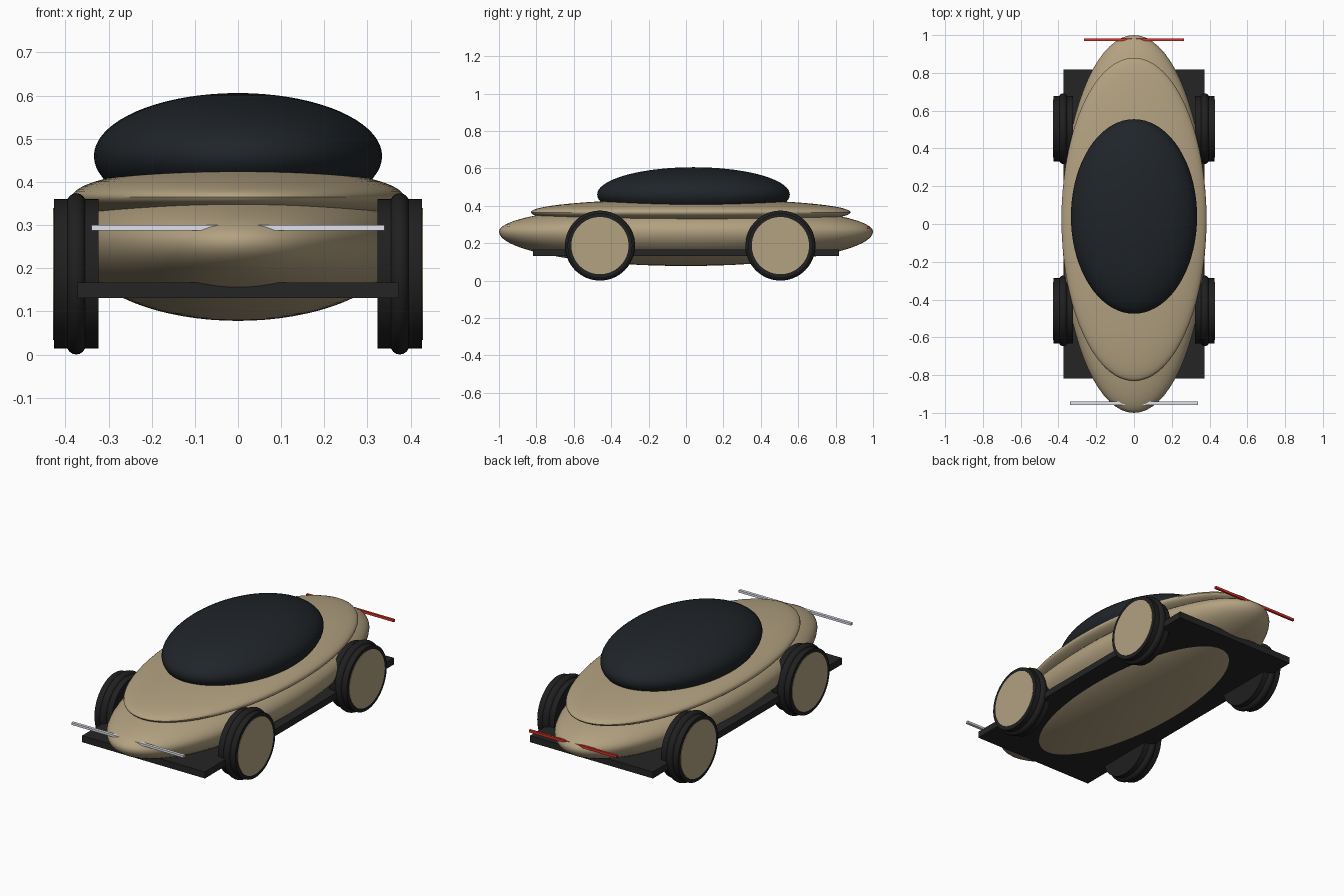
import bpy
from math import pi

if "Cube" in bpy.data.objects:
    bpy.data.objects.remove(bpy.data.objects["Cube"])


def material(name, rgb):
    m = bpy.data.materials.new(name)
    m.diffuse_color = (*rgb, 1)
    m.use_nodes = True
    m.node_tree.nodes["Principled BSDF"].inputs["Base Color"].default_value = m.diffuse_color
    return m


paint = material("champagne_paint", (0.45, 0.36, 0.22))
glass = material("dark_glass", (0.014, 0.018, 0.022))
rubber = material("rubber", (0.014, 0.014, 0.014))
trim = material("black_trim", (0.018, 0.018, 0.018))
white = material("white_light", (0.75, 0.75, 0.85))
red = material("red_light", (0.75, 0.03, 0.02))


def finish(name, mat, smooth=True):
    ob = bpy.context.object
    ob.name = name
    ob.data.materials.append(mat)
    bpy.ops.object.transform_apply(location=False, rotation=True, scale=True)
    if smooth:
        bpy.ops.object.shade_smooth_by_angle(angle=0.6)
    return ob


def ellipsoid(name, centre, radii, mat):
    bpy.ops.mesh.primitive_uv_sphere_add(segments=72, ring_count=36, location=centre)
    bpy.context.object.scale = radii
    return finish(name, mat)


def box(name, lo, hi, mat):
    centre = [(a + b) / 2 for a, b in zip(lo, hi)]
    bpy.ops.mesh.primitive_cube_add(size=1, location=centre)
    bpy.context.object.scale = [b - a for a, b in zip(lo, hi)]
    return finish(name, mat, smooth=False)


def disc(name, x0, x1, y, z, radius, mat):
    bpy.ops.mesh.primitive_cylinder_add(vertices=64, radius=radius, depth=abs(x1 - x0),
                                        location=((x0 + x1) / 2, y, z),
                                        rotation=(0, pi / 2, 0))
    return finish(name, mat)


# Lower body: ellipsoid with a shallower upper half
body = ellipsoid("lower_body", (0, 0, 0.262), (0.38, 1.0, 0.184), paint)
for v in body.data.vertices:
    if v.co.z > 0:
        v.co.z *= 0.145 / 0.184

# Upper deck and canopy
ellipsoid("upper_deck", (0, 0.025, 0.365), (0.384, 0.855, 0.071), paint)
ellipsoid("canopy", (0, 0.04, 0.46), (0.334, 0.515, 0.146), glass)

# Floor plate
box("floor_plate", (-0.372, -0.818, 0.131), (0.372, 0.818, 0.167), trim)

# Light bars running through nose and tail
box("front_light_bar", (-0.34, -0.957, 0.288), (0.34, -0.941, 0.300), white)
box("rear_light_bar", (-0.265, 0.969, 0.276), (0.265, 0.981, 0.289), red)

# Wheels: tyre drum, raised tread ring and hub disc
WHEEL_Z = 0.187
for end, y in (("front", -0.46), ("rear", 0.505)):
    for side, s in (("left", -1), ("right", 1)):
        label = f"{end}_{side}"
        disc(label + "_tyre", s * 0.323, s * 0.427, y, WHEEL_Z, 0.173, rubber)
        bpy.ops.mesh.primitive_torus_add(major_segments=64, minor_segments=16,
                                         major_radius=0.165, minor_radius=0.022,
                                         location=(s * 0.375, y, WHEEL_Z),
                                         rotation=(0, pi / 2, 0))
        finish(label + "_tread_ring", rubber)
        disc(label + "_hub", s * 0.40, s * 0.429, y, WHEEL_Z, 0.153, paint)
